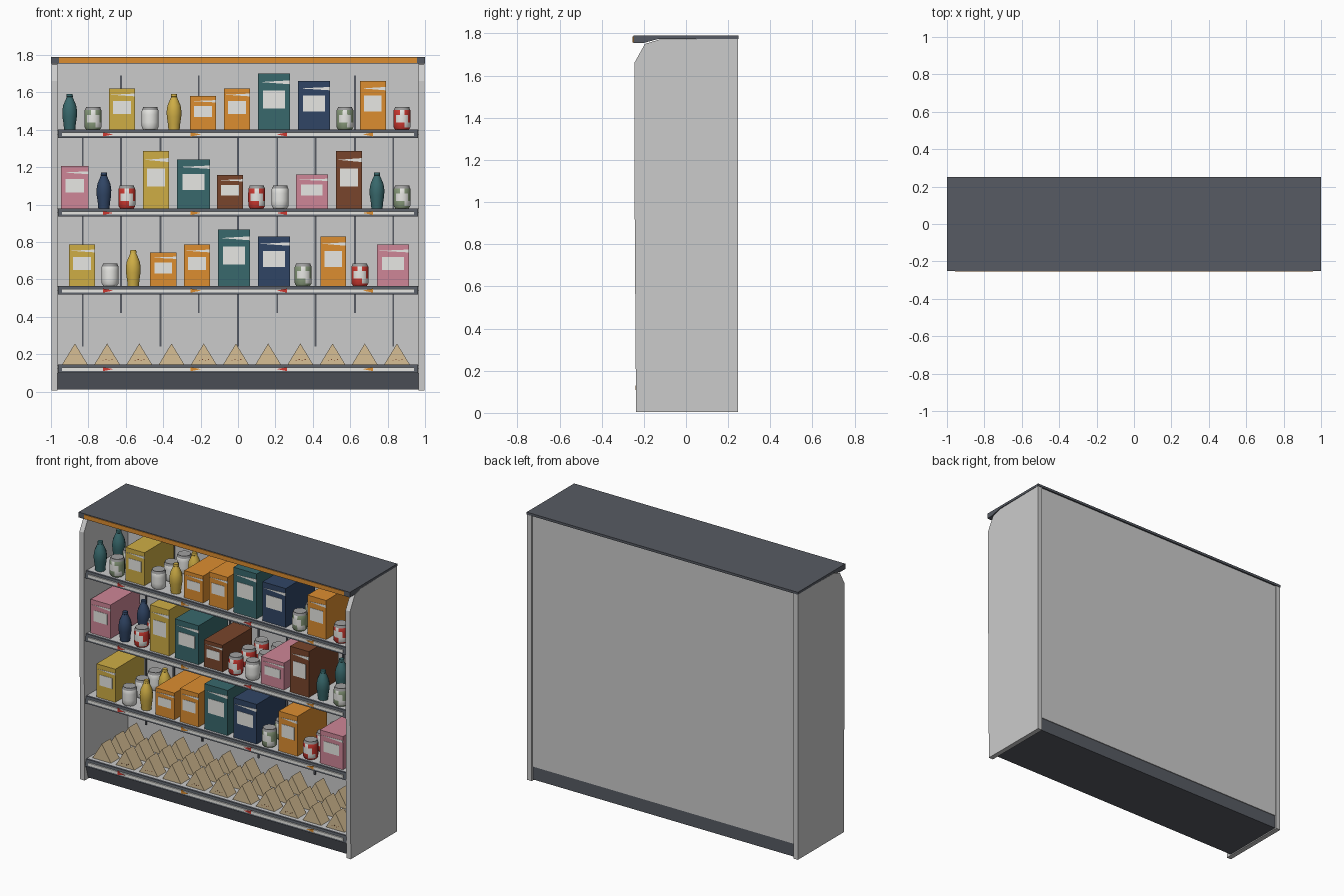
import bpy, bmesh, math

if "Cube" in bpy.data.objects:
    bpy.data.objects.remove(bpy.data.objects["Cube"])

COL = {
    "dark": (0.095, 0.105, 0.125), "orange": (0.72, 0.27, 0.03), "yellow": (0.62, 0.42, 0.06),
    "teal": (0.04, 0.14, 0.15), "navy": (0.03, 0.06, 0.13), "pink": (0.62, 0.24, 0.31),
    "brown": (0.19, 0.06, 0.025), "red": (0.62, 0.04, 0.03), "green": (0.25, 0.33, 0.2),
    "white": (0.8, 0.8, 0.77), "bread": (0.68, 0.52, 0.3), "metal": (0.35, 0.35, 0.35)}
MATS = {}


def mat(name):
    if name not in MATS:
        MATS[name] = bpy.data.materials.new(name)
        MATS[name].diffuse_color = (*COL[name], 1)
    return MATS[name]


def finish(name, bm, *colors):
    bmesh.ops.recalc_face_normals(bm, faces=bm.faces)
    me = bpy.data.meshes.new(name)
    bm.to_mesh(me)
    bm.free()
    ob = bpy.data.objects.new(name, me)
    bpy.context.collection.objects.link(ob)
    for c in colors:
        me.materials.append(mat(c))
    return ob


def box(name, x, y, z, color=None):
    bm = bmesh.new()
    bmesh.ops.create_cube(bm, size=1)
    for v in bm.verts:
        v.co = [r[0] + (c + 0.5) * (r[1] - r[0]) for r, c in zip((x, y, z), v.co)]
    return finish(name, bm, *([color] if color else []))


def prism(name, pts, a, b, axis, color=None):
    """Extrude an outline from a to b along x (yz outline) or y (xz outline)."""
    bm = bmesh.new()
    put = (lambda p, t: (t, p[0], p[1])) if axis == "x" else (lambda p, t: (p[0], t, p[1]))
    f = bm.faces.new([bm.verts.new(put(p, a)) for p in pts])
    ext = bmesh.ops.extrude_face_region(bm, geom=[f])
    for v in ext["geom"]:
        if isinstance(v, bmesh.types.BMVert):
            v.co["xyz".index(axis)] = b
    return finish(name, bm, *([color] if color else []))


def lathe(name, profile, loc, n, colors, pick):
    """Revolve an (r, z) profile; pick(ring, side) chooses the material."""
    bm = bmesh.new()
    rings = []
    for r, z in profile:
        rings.append([bm.verts.new((loc[0] + r * math.cos(2 * math.pi * (i + .5) / n),
                                    loc[1] + r * math.sin(2 * math.pi * (i + .5) / n),
                                    loc[2] + z)) for i in range(n)])
    for k in range(len(rings) - 1):
        for i in range(n):
            j = (i + 1) % n
            f = bm.faces.new((rings[k][i], rings[k][j], rings[k + 1][j], rings[k + 1][i]))
            f.material_index = pick(k, i)
            f.smooth = True
    bm.faces.new(rings[0])
    bm.faces.new(rings[-1]).material_index = pick(len(rings) - 2, 0)
    bmesh.ops.recalc_face_normals(bm, faces=bm.faces)
    for e in bm.edges:
        if len(e.link_faces) == 2 and e.calc_face_angle() > math.radians(50):
            e.smooth = False
    return finish(name, bm, *colors)


# Cabinet: side panels with a cut front corner, back, top and plinth
side = [(-0.237, 0.005), (0.247, 0.005), (0.247, 1.775), (-0.13, 1.77), (-0.195, 1.75), (-0.245, 1.66),
        (-0.245, 1.2)]
for s, n in ((-1, "left"), (1, "right")):
    prism(n + "_side_panel", side, s * 0.965, s * 0.998, "x")
box("back_panel", (-0.965, 0.965), (0.22, 0.24), (0.1, 1.775))
prism("top_panel", [(-0.25, 1.755), (-0.2, 1.755), (-0.13, 1.774), (0.25, 1.774), (0.25, 1.79), (-0.25, 1.79)],
      -1, 1, "x", "dark")
box("top_front_strip", (-0.958, 0.958), (-0.254, -0.245), (1.758, 1.786), "orange")
prism("plinth", [(-0.225, 0.1), (-0.2, 0.012), (0.235, 0.012), (0.235, 0.1)], -0.965, 0.965, "x", "dark")

# Upright slots on the back panel
for x in (-0.625, -0.21, 0.21, 0.625):
    box("upright_slot", (x - .005, x + .005), (0.212, 0.221), (0.42, 1.69), "dark")
for x in (-0.83, -0.415, 0, 0.415, 0.83):
    box("upright_slot", (x - .005, x + .005), (0.212, 0.221), (0.24, 1.36), "dark")

# Shelves with price rails and arrow tags
SHELVES = (0.145, 0.565, 0.98, 1.40)
for z in SHELVES:
    box("shelf", (-0.965, 0.965), (-0.215, 0.22), (z - .025, z - .002))
    prism("shelf_rail", [(-0.235, z - .045), (-0.21, z - .045), (-0.21, z), (-0.225, z)],
          -0.963, 0.963, "x", "dark")
    box("price_strip", (-0.94, 0.94), (-0.237, -0.225), (z - .034, z - .016), "white")
    for i, x in enumerate((-0.695, -0.225, 0.235, 0.695)):
        d = 1 if i % 2 == 0 else -1
        if i in (1, 2):
            d = -d
        d = 0.028 * d
        prism("price_tag", [(x - d, z - .036), (x + d, z - .025), (x - d, z - .014)], -0.239, -0.23, "y",
              "red" if i % 2 == 0 else "orange")


def carton(color, x0, x1, z, top):
    w, h = x1 - x0, top - z
    box(color + "_carton", (x0, x1), (-0.2, 0.11), (z, top), color)
    box("carton_label", (x0 + .16 * w, x1 - .16 * w), (-0.202, -0.199), (top - .62 * h, top - .3 * h), "white")
    prism("carton_stripe", [(x0 + .01, top - .15 * h), (x1, top - .19 * h), (x1, top - .12 * h)],
          -0.202, -0.199, "y", "white")


def can(color, x, z):
    prof = [(.038, 0), (.046, .012), (.047, .04), (.047, .08), (.046, .105), (.04, .116), (.04, .121), (.035, .118)]
    accent = "green" if color == "white" else "white"
    wave = {(2, 7), (2, 8), (2, 9), (1, 9), (1, 10), (3, 8), (2, 1), (2, 2), (1, 3)}
    for y in (-0.165, -0.03, 0.105):
        lathe(color + "_can", prof, (x, y, z), 12, (color, accent, "metal"),
              lambda k, i: 2 if k >= 4 else int(color != "white" and (k, i) in wave))


def bottle(color, x, z):
    prof = [(.031, 0), (.034, .03), (.04, .07), (.041, .1), (.036, .13), (.024, .158), (.016, .175),
            (.018, .177), (.016, .192)]
    for y in (-0.165, 0.03):
        lathe(color + "_bottle", prof, (x, y, z), 12, (color,), lambda k, i: 0)


# Goods: (colour, left, right, top) cartons; (colour, x) cans and bottles
cartons = {
    1.40: (("yellow", -.69, -.55, 1.62), ("orange", -.257, -.118, 1.58), ("orange", -.075, .064, 1.62),
           ("teal", .107, .278, 1.70), ("navy", .32, .492, 1.66), ("orange", .652, .79, 1.66)),
    0.98: (("pink", -.946, -.80, 1.205), ("yellow", -.508, -.369, 1.285), ("teal", -.326, -.15, 1.24),
           ("brown", -.112, .027, 1.157), ("pink", .31, .48, 1.16), ("brown", .524, .663, 1.285)),
    0.565: (("yellow", -.904, -.765, .786), ("orange", -.47, -.33, .743), ("orange", -.289, -.15, .786),
            ("teal", -.107, .064, .866), ("navy", .107, .278, .83), ("orange", .44, .578, .83),
            ("pink", .743, .914, .786))}
cans = {1.40: (("green", -.775), ("white", -.47), ("green", .572), ("red", .877)),
        0.98: (("red", -.594), ("red", .10), ("white", .225), ("green", .877)),
        0.565: (("white", -.684), ("green", .348), ("red", .652))}
bottles = {1.40: (("teal", -.90), ("yellow", -.342)), 0.98: (("navy", -.717), ("teal", .743)),
           0.565: (("yellow", -.56),)}
for z in SHELVES[1:]:
    for c, a, b, t in cartons[z]:
        carton(c, a, b, z, t)
    for c, x in cans[z]:
        can(c, x, z)
    for c, x in bottles[z]:
        bottle(c, x, z)

# Sandwich wedges on the bottom shelf, three deep, with filling specks on the front
for i in range(11):
    x = -0.872 + 0.1722 * i
    for y in (-0.19, -0.05, 0.09):
        prism("sandwich", [(x - .068, .145), (x + .068, .145), (x, .257)], y, y + .09, "y", "bread")
    if i % 3:
        for k in range(4):
            sx, sz = x - .025 + .016 * k, .163 + .006 * (k % 2)
            box("sandwich_speck", (sx, sx + .006), (-0.191, -0.189), (sz, sz + .004), "brown")

for m in bpy.data.materials:
    if m.users and not m.is_grease_pencil:
        m.use_nodes = True
        m.node_tree.nodes["Principled BSDF"].inputs["Base Color"].default_value = m.diffuse_color
